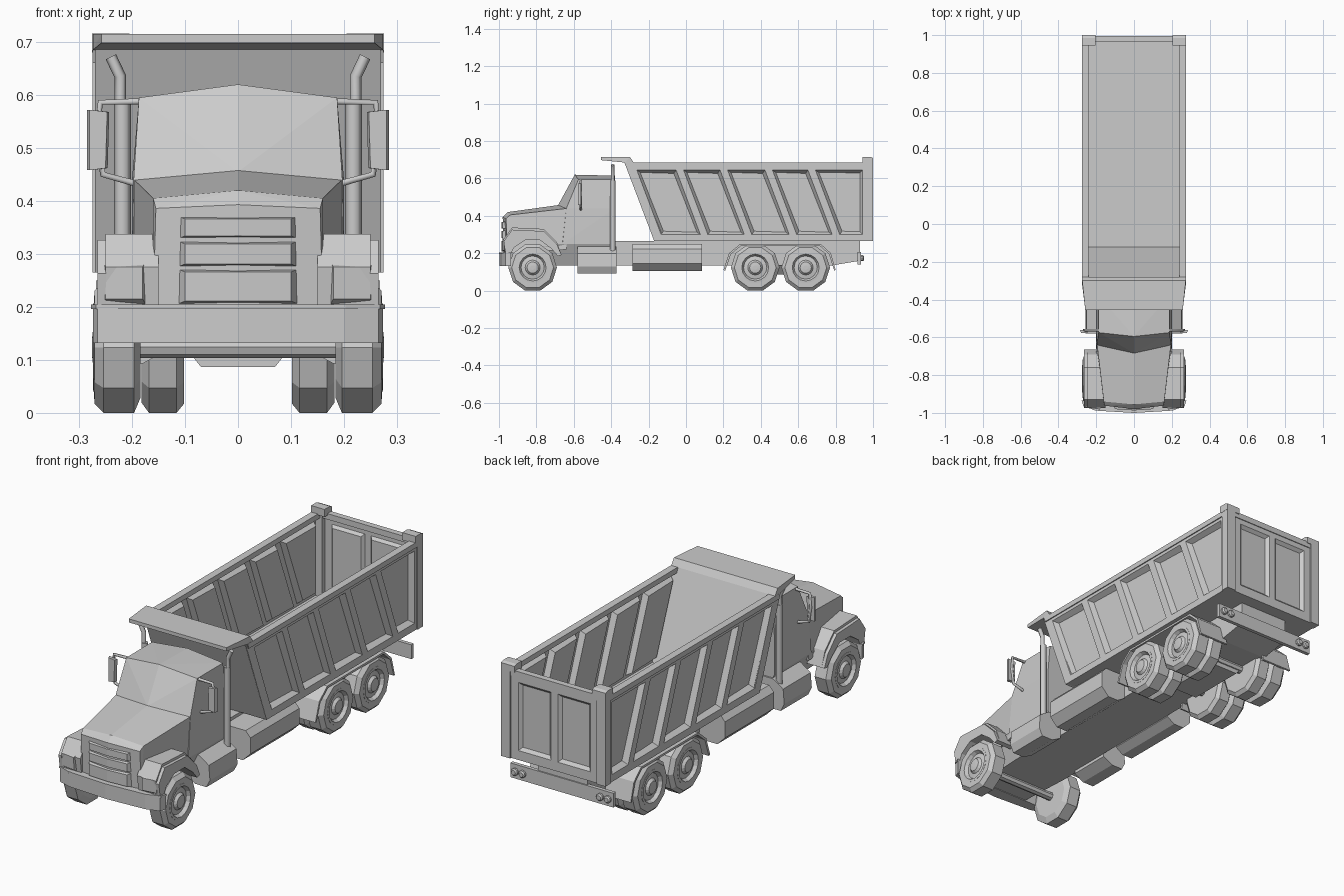
import bpy, bmesh, math
from mathutils import Vector


def finish(name, bm, mirror=False, recalc=True):
    if recalc:
        bmesh.ops.recalc_face_normals(bm, faces=bm.faces[:])
    me = bpy.data.meshes.new(name)
    bm.to_mesh(me)
    bm.free()
    ob = bpy.data.objects.new(name, me)
    bpy.context.collection.objects.link(ob)
    if mirror:
        ob.modifiers.new("mirror", 'MIRROR')
    return ob


def prism(name, profile, x0, x1, mirror=False, axis='x'):
    """Extrude a (y,z) outline along x, or an (x,z) outline along y."""
    bm = bmesh.new()
    place = (lambda p, d: (d, p[0], p[1])) if axis == 'x' else (lambda p, d: (p[0], d, p[1]))
    a = [bm.verts.new(place(p, x0)) for p in profile]
    b = [bm.verts.new(place(p, x1)) for p in profile]
    bm.faces.new(a)
    bm.faces.new(b)
    for i in range(len(a)):
        j = (i + 1) % len(a)
        bm.faces.new((a[i], a[j], b[j], b[i]))
    return finish(name, bm, mirror)


def box(name, x0, x1, y0, y1, z0, z1, mirror=False):
    return prism(name, [(y0, z0), (y1, z0), (y1, z1), (y0, z1)], x0, x1, mirror)


def hull(name, pts, both=True, mirror=False):
    """Convex solid around a few points, symmetric in x when both is set."""
    bm = bmesh.new()
    for x, y, z in pts:
        bm.verts.new((x, y, z))
        if both and x:
            bm.verts.new((-x, y, z))
    bmesh.ops.convex_hull(bm, input=bm.verts[:])
    bmesh.ops.dissolve_limit(bm, angle_limit=0.02, verts=bm.verts[:], edges=bm.edges[:])
    return finish(name, bm, mirror)


def lathe(name, profile, n, centre, axis='x'):
    """Spin (offset, radius) points about an axis; mirrored to the other side."""
    bm = bmesh.new()
    rings = []
    for d, r in profile:
        ring = []
        for i in range(n):
            a = 2 * math.pi * i / n
            u, v = r * math.cos(a), r * math.sin(a)
            p = (d, u, v) if axis == 'x' else (u, d, v)
            ring.append(bm.verts.new(Vector(p) + Vector(centre)))
        rings.append(ring)
    for a, b in zip(rings, rings[1:]):
        for i in range(n):
            bm.faces.new((a[i], a[(i + 1) % n], b[(i + 1) % n], b[i]))
    bm.faces.new(rings[0])
    bm.faces.new(rings[-1])
    return finish(name, bm, True)


def tube(name, pts, r):
    cu = bpy.data.curves.new(name, 'CURVE')
    cu.dimensions = '3D'
    cu.bevel_depth, cu.bevel_resolution, cu.use_fill_caps = r, 1, True
    sp = cu.splines.new('POLY')
    sp.points.add(len(pts) - 1)
    for p, co in zip(sp.points, pts):
        p.co = (*co, 1)
    ob = bpy.data.objects.new(name, cu)
    bpy.context.collection.objects.link(ob)
    ob.modifiers.new("mirror", 'MIRROR')


def pressed_sheet(name, rows, is_panel, bevel, depth, thick, mirror=False):
    """Sheet from a grid of points, with bevelled recessed panels."""
    bm = bmesh.new()
    v = [[bm.verts.new(p) for p in row] for row in rows]
    panels = []
    for j in range(len(v) - 1):
        for i in range(len(v[0]) - 1):
            f = bm.faces.new((v[j][i], v[j][i + 1], v[j + 1][i + 1], v[j + 1][i]))
            if is_panel(i, j):
                panels.append(f)
    bm.normal_update()
    bmesh.ops.inset_individual(bm, faces=panels, thickness=bevel, depth=-depth)
    ob = finish(name, bm, False, False)
    so = ob.modifiers.new("thickness", 'SOLIDIFY')
    so.thickness, so.offset = thick, -1
    if mirror:
        ob.modifiers.new("mirror", 'MIRROR')


# Dump body: pressed side walls with slanted ribs
bases = [-0.17, -0.12]
for c in (0.11, 0.345, 0.585, 0.815):
    bases += [c - 0.02, c + 0.02]
rows = [[(0.27, b - 0.376 * (z - 0.265), z) for b in bases] + [(0.27, 0.945, z), (0.27, 0.975, z)]
        for z in (0.265, 0.30, 0.645, 0.685)]
pressed_sheet("bed_side_wall", rows, lambda i, j: j == 1 and i % 2 == 1, 0.022, 0.024, 0.006, True)
prism("bed_top_rail", [(-0.31, 0.66), (0.97, 0.66), (0.97, 0.685), (-0.32, 0.685)], 0.24, 0.275, True)
box("bed_floor", -0.268, 0.268, -0.16, 0.98, 0.265, 0.285)
prism("bed_front_wall", [(-0.17, 0.265), (-0.12, 0.28), (-0.29, 0.7), (-0.335, 0.7)], -0.268, 0.268)
hull("cab_guard", [(0.258, -0.455, 0.698), (0.258, -0.455, 0.715), (0.274, -0.3, 0.698),
                   (0.274, -0.3, 0.715), (0.274, -0.28, 0.685), (0.274, -0.325, 0.685)])

# Tailgate and corner posts
gx = [0.23, 0.19, 0.018, -0.018, -0.19, -0.23]
rows = [[(x, 0.992, z) for x in gx] for z in (0.265, 0.31, 0.635, 0.685)]
pressed_sheet("tailgate", rows, lambda i, j: j == 1 and i in (1, 3), 0.02, 0.014, 0.012)
box("tailgate_top_rail", -0.23, 0.23, 0.967, 0.996, 0.66, 0.688)
box("rear_post", 0.228, 0.275, 0.96, 1.0, 0.265, 0.70, True)
prism("rear_post_cap", [(0.945, 0.68), (1.0, 0.68), (1.0, 0.71), (0.985, 0.716), (0.945, 0.716)],
      0.205, 0.276, True)

# Chassis
prism("chassis", [(-0.6, 0.135), (0.78, 0.135), (0.93, 0.16), (0.93, 0.265), (-0.6, 0.265)], -0.13, 0.13)
prism("axle_housing", [(-0.11, 0.136), (-0.07, 0.087), (0.07, 0.087), (0.11, 0.136)], 0.36, 0.65, axis='y')
hull("cab_underbody", [(0.2, -0.68, 0.25), (0.2, -0.38, 0.25), (0.145, -0.66, 0.135),
                       (0.145, -0.38, 0.135), (0.15, -0.95, 0.2), (0.13, -0.95, 0.135)])
for y in (-0.82, 0.37, 0.64):
    lathe("axle", [(-0.05, 0.02), (0.2, 0.02)], 8, (0, y, 0.124))

# Cab, hood and grille
hull("cab", [(0, -0.595, 0.62), (0.187, -0.575, 0.595), (0, -0.685, 0.455), (0.197, -0.64, 0.44),
             (0, -0.38, 0.615), (0.187, -0.38, 0.595), (0.2, -0.38, 0.44), (0.2, -0.66, 0.25),
             (0.2, -0.38, 0.25)])
hull("hood", [(0, -0.68, 0.458), (0.196, -0.635, 0.44), (0, -0.955, 0.42), (0.16, -0.94, 0.405),
              (0, -0.98, 0.393), (0.155, -0.962, 0.386), (0.16, -0.955, 0.2), (0, -0.975, 0.2),
              (0.2, -0.64, 0.22)])
for z0, z1 in ((0.205, 0.272), (0.275, 0.325), (0.328, 0.372)):
    hull("grille_bar", [(0.115, -0.955, z0), (0.115, -0.955, z1), (0.1, -0.98, z0 + 0.006),
                        (0.1, -0.98, z1 - 0.006), (0, -0.987, z0 + 0.006), (0, -0.987, z1 - 0.006)])

# Front fenders: arch shell around each wheel plus a headlight block
arch = [(-0.965, 0.2), (-0.975, 0.275), (-0.93, 0.338), (-0.76, 0.33), (-0.69, 0.26), (-0.665, 0.19),
        (-0.685, 0.185), (-0.72, 0.225), (-0.78, 0.27), (-0.86, 0.27), (-0.92, 0.23), (-0.94, 0.19)]
prism("front_fender", arch, 0.15, 0.25, True)
inner = [(y, z - 0.012 if z > 0.25 and i < 6 else z) for i, (y, z) in enumerate(arch)]
prism("fender_outer_lip", inner, 0.249, 0.265, True)
hull("headlight", [(0.175, -0.965, 0.205), (0.255, -0.955, 0.205), (0.18, -0.98, 0.215),
                   (0.25, -0.97, 0.215), (0.18, -0.982, 0.275), (0.25, -0.972, 0.275),
                   (0.175, -0.96, 0.285), (0.255, -0.95, 0.285)], False, True)

# Front bumper, bowed towards the front
for name, z0, z1, g in (("front_bumper", 0.132, 0.198, 0.0), ("bumper_top_lip", 0.196, 0.205, 0.003)):
    hull(name, [(x + g, y, z) for z in (z0, z1)
                for x, y in ((0, -0.997 - g), (0.2, -0.985 - g), (0.265, -0.965), (0.274, -0.935))])

# Wheels: front singles and rear duals
tyre = [(0, 0.1), (0.012, 0.13), (0.07, 0.13), (0.087, 0.112), (0.088, 0.082), (0.07, 0.078)]
hub = [(0.06, 0.084), (0.089, 0.084), (0.09, 0.072), (0.074, 0.062), (0.078, 0.04), (0.09, 0.03), (0.092, 0.012)]
dual = [(0, 0.112), (0.014, 0.13), (0.066, 0.13), (0.08, 0.11)]
for y in (-0.82, 0.37, 0.64):
    lathe("tyre", tyre, 10, (0.184, y, 0.1237))
    lathe("hub", hub, 16, (0.184, y, 0.1237))
    if y > 0:
        lathe("inner_tyre", dual, 10, (0.102, y, 0.1237))

# Rear mudguards
guard = [(0.2, 0.11), (0.23, 0.2), (0.29, 0.25), (0.72, 0.25), (0.775, 0.2), (0.8, 0.11)]
back = [(0.792, 0.108), (0.765, 0.195), (0.715, 0.24), (0.295, 0.24), (0.24, 0.195), (0.21, 0.108)]
prism("rear_mudguard", guard + back, 0.11, 0.268, True)

# Side tanks and cab steps
tank = [(0.13, 0.13), (0.17, 0.105), (0.225, 0.105), (0.265, 0.145), (0.265, 0.222), (0.24, 0.25), (0.13, 0.25)]
prism("fuel_tank", tank, -0.285, 0.085, True, 'y')
step = [(0.13, 0.12), (0.18, 0.093), (0.24, 0.093), (0.258, 0.13), (0.252, 0.2), (0.2, 0.235), (0.13, 0.235)]
prism("cab_step", step, -0.58, -0.372, True, 'y')

# Exhaust stacks
tube("exhaust_muffler", [(0.218, -0.392, 0.21), (0.218, -0.392, 0.59)], 0.016)
tube("exhaust_pipe", [(0.222, -0.392, 0.58), (0.222, -0.392, 0.635), (0.24, -0.392, 0.672)], 0.011)

# Side mirrors with arms
hull("side_mirror", [(x, y, z) for x, y, z in (
    (0.25, -0.578, 0.462), (0.28, -0.578, 0.458), (0.247, -0.578, 0.568), (0.28, -0.578, 0.572),
    (0.246, -0.562, 0.462), (0.285, -0.562, 0.458), (0.243, -0.562, 0.568), (0.285, -0.562, 0.572))],
     False, True)
tube("mirror_arm", [(0.18, -0.562, 0.588), (0.26, -0.562, 0.586), (0.265, -0.562, 0.52),
                    (0.255, -0.562, 0.45), (0.19, -0.562, 0.432)], 0.007)

# Rear bumper with round lights
box("rear_bumper", -0.272, 0.272, 0.918, 0.936, 0.14, 0.208)
for x in (0.205, 0.245):
    lathe("rear_light", [(0, 0.017), (0.012, 0.017), (0.018, 0.011)], 10, (x, 0.934, 0.174), 'y')
